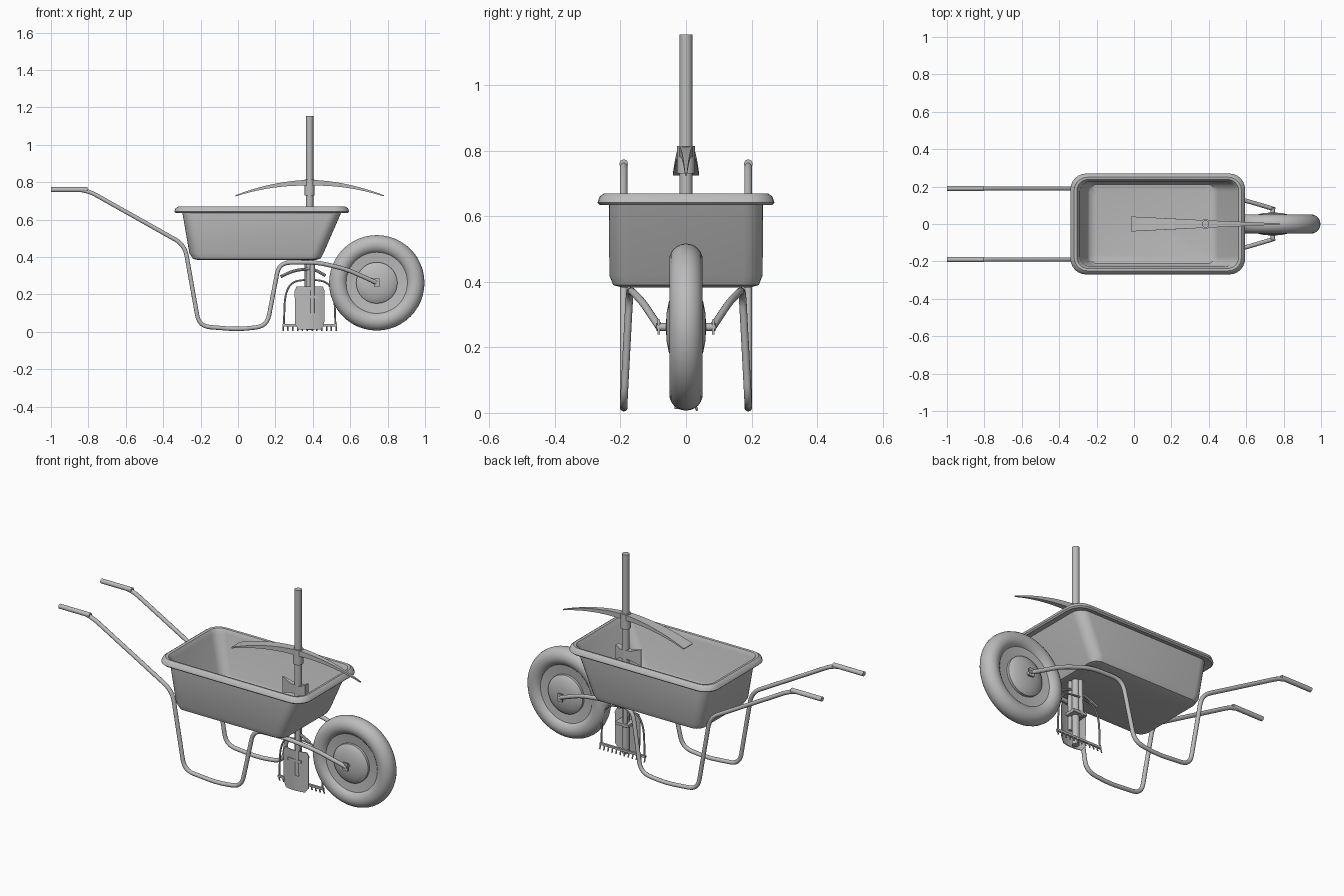
import bpy, bmesh, math
from mathutils import Vector, Matrix

if "Cube" in bpy.data.objects:
    bpy.data.objects.remove(bpy.data.objects["Cube"])

grey = bpy.data.materials.new("plain_grey")
grey.use_nodes = True
colour = (0.5, 0.5, 0.5, 1)
grey.diffuse_color = colour
grey.node_tree.nodes["Principled BSDF"].inputs["Base Color"].default_value = colour


def finish(name, bm, angle=40):
    bmesh.ops.recalc_face_normals(bm, faces=bm.faces)
    mesh = bpy.data.meshes.new(name)
    bm.to_mesh(mesh)
    bm.free()
    ob = bpy.data.objects.new(name, mesh)
    bpy.context.collection.objects.link(ob)
    mesh.materials.append(grey)
    bpy.ops.object.select_all(action='DESELECT')
    ob.select_set(True)
    bpy.context.view_layer.objects.active = ob
    bpy.ops.object.shade_smooth_by_angle(angle=math.radians(angle))
    return ob


def loft(name, rings, cap=True, angle=40):
    """Skin a list of rings that have equal point counts."""
    bm = bmesh.new()
    loops = [[bm.verts.new(p) for p in ring] for ring in rings]
    for a, b in zip(loops, loops[1:]):
        for i in range(len(a)):
            j = (i + 1) % len(a)
            bm.faces.new((a[i], a[j], b[j], b[i]))
    if cap:
        bm.faces.new(loops[0])
        bm.faces.new(loops[-1])
    return finish(name, bm, angle)


def fillet(points, radius, steps=6):
    """Round the corners of a path."""
    pts = [Vector(p) for p in points]
    out = [pts[0]]
    for a, b, c in zip(pts, pts[1:], pts[2:]):
        p = b + (a - b).normalized() * min(radius, (a - b).length * 0.48)
        q = b + (c - b).normalized() * min(radius, (c - b).length * 0.48)
        for k in range(steps + 1):
            t = k / steps
            out.append(p * (1 - t) ** 2 + b * 2 * t * (1 - t) + q * t * t)
    return out + [pts[-1]]


def tube(name, points, radius, corner=0.06, sides=12):
    path = fillet(points, corner)
    rings = []
    normal = None
    for i, p in enumerate(path):
        d = (path[min(i + 1, len(path) - 1)] - path[max(i - 1, 0)]).normalized()
        if normal is None:
            normal = d.orthogonal()
        normal = (normal - d * normal.dot(d)).normalized()
        side = d.cross(normal)
        angles = [math.tau * k / sides for k in range(sides)]
        rings.append([p + (normal * math.cos(a) + side * math.sin(a)) * radius for a in angles])
    return loft(name, rings)


def box(name, centre, size):
    bm = bmesh.new()
    bmesh.ops.create_cube(bm, size=1, matrix=Matrix.Translation(centre) @ Matrix.Diagonal((*size, 1)))
    return finish(name, bm)


def rounded_rect(x0, x1, hy, z, r, n=6):
    corners = ((x1 - r, hy - r), (x0 + r, hy - r), (x0 + r, r - hy), (x1 - r, r - hy))
    ring = []
    for q, (cx, cy) in enumerate(corners):
        for k in range(n + 1):
            a = math.pi / 2 * (q + k / n)
            ring.append((cx + r * math.cos(a), cy + r * math.sin(a), z))
    return ring


# Tray: outer shell, curled rim, then inner shell
tray = [
    (-.21, .41, .195, .383, .03), (-.24, .44, .222, .39, .05), (-.26, .457, .234, .42, .06),
    (-.298, .553, .235, .64, .06), (-.333, .587, .263, .635, .08), (-.34, .594, .27, .642, .085),
    (-.334, .588, .264, .66, .08), (-.32, .574, .25, .67, .07), (-.305, .56, .238, .668, .06),
    (-.29, .545, .226, .645, .055), (-.25, .447, .224, .42, .05), (-.235, .432, .212, .402, .04),
    (-.205, .402, .185, .396, .03)]
loft("tray", [rounded_rect(*row) for row in tray])

# Wheel: profiles of radius and half width turned about the axle
WX, WZ = .742, .262


def lathe_y(name, profile, sides=48):
    rings = [[(WX + r * math.cos(math.tau * k / sides), y, WZ + r * math.sin(math.tau * k / sides))
              for k in range(sides)] for r, y in profile]
    return loft(name, rings)


tyre = []
for k in range(21):
    a = math.radians(-155 + 310 * k / 20)
    tyre.append((.205 + .05 * math.cos(a), .051 * math.sin(a)))
lathe_y("tyre", tyre)
half = [(.165, .028), (.11, .022), (.11, .036), (.098, .044), (.075, .053), (.045, .059), (.012, .061)]
lathe_y("wheel_hub", [(r, -y) for r, y in reversed(half)] + half)
tube("axle", [(WX, -.09, WZ), (WX, .09, WZ)], .012)

# Frame: one bent tube on each side
frame = [(-.99, .19, .76), (-.81, .19, .76), (-.285, .19, .465), (-.208, .19, .03), (0, .19, .013),
         (.155, .19, .03), (.22, .172, .37), (.42, .165, .372), (.58, .13, .335), (WX, .082, WZ)]
for side, s in (("right", -1), ("left", 1)):
    tube(side + "_frame", [(x, y * s, z) for x, y, z in frame], .0115)
    tube(side + "_grip", [(-1, .19 * s, .76), (-.805, .19 * s, .76)], .0135)
    box(side + "_axle_bracket", (WX, .083 * s, WZ), (.03, .008, .045))

# Pickaxe: long handle, socket and curved head
HX = .383
tube("pickaxe_handle", [(HX, 0, .01), (HX, 0, 1.155)], .0195, sides=16)
tube("pickaxe_socket", [(HX, 0, .73), (HX, 0, .815)], .027, sides=16)
head = []
for k in range(25):
    u = -1 + k / 12
    width = .02 + .02 * abs(u) if u < 0 else .02 - .017 * u
    thick = .016 - .013 * abs(u)
    x, z = HX + .397 * u, .797 - .07 * u * u
    tilt = math.atan(-.35 * u)
    nx, nz = -math.sin(tilt) * thick, math.cos(tilt) * thick
    head.append([(x + nx, -width, z + nz), (x + nx, width, z + nz),
                 (x - nx, width, z - nz), (x - nx, -width, z - nz)])
loft("pickaxe_head", head, angle=30)

# Axe head flaring towards both ends
axe = [(.285, .003, .048), (.345, .014, .026), (.405, .02, .026), (.437, .014, .04)]
loft("axe_head", [[(x, -w, .582 - h), (x, w, .582 - h), (x, w, .582 + h), (x, -w, .582 + h)]
                  for x, w, h in axe], angle=20)

# Spade: dished blade with a socket
blade = []
for z, hw in ((.012, .06), (.04, .078), (.22, .08), (.242, .07)):
    xs = [hw * (-1 + k / 4) for k in range(9)]
    front = [(HX + x, -.035 + 2.5 * x * x, z) for x in xs]
    blade.append(front + [(x, y + .005, z) for x, y, z in reversed(front)])
loft("spade_blade", blade)
tube("spade_socket", [(HX + .015, -.028, .1), (HX + .015, -.022, .38)], .013)
tube("rake_socket", [(HX - .015, .025, .17), (HX - .015, .02, .38)], .012)
box("tool_clamp", (HX, 0, .185), (.085, .075, .016))

# Rake: bar, bowed wires and a row of tines
box("rake_bar", (HX, .025, .035), (.29, .012, .012))
for side, s in (("right", -1), ("left", 1)):
    tube(side + "_rake_bow", [(HX + .138 * s, .025, .035), (HX + .132 * s, .025, .2),
                              (HX + .095 * s, .025, .27), (HX, .025, .28)], .005, sides=8)
for k in range(12):
    x = HX - .142 + .284 * k / 11
    tube(f"rake_tine_{k + 1}", [(x, .025, .035), (x, .034, .006)], .004, sides=6)

# Small cultivator head hung under the tray
tube("cultivator_head", [(HX - .155, -.015, .295), (HX - .08, -.015, .33), (HX + .02, -.015, .338),
                         (HX + .085, -.015, .3)], .008, sides=8)
